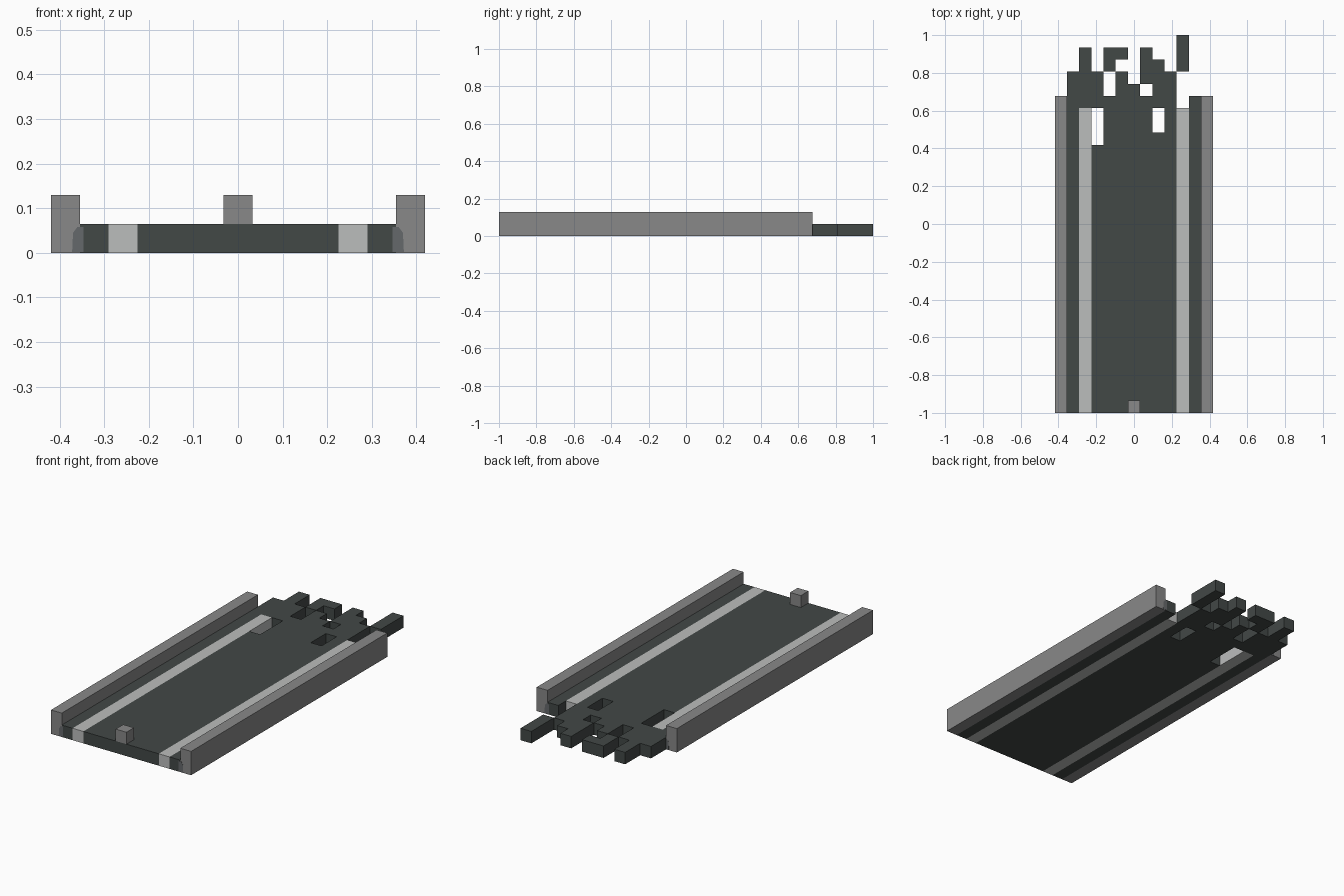
import bpy
import bmesh
from mathutils import Matrix, Vector

cube = bpy.data.objects.get("Cube")
if cube:
    bpy.data.objects.remove(cube, do_unlink=True)

U = 2 / 31            # one block
COLS, ROWS = 13, 31
RAIL_ROWS = 26


def material(name, rgb):
    m = bpy.data.materials.new(name)
    m.use_nodes = True
    m.diffuse_color = (*rgb, 1)
    m.node_tree.nodes["Principled BSDF"].inputs["Base Color"].default_value = (*rgb, 1)
    return m


asphalt = material("dark asphalt", (0.055, 0.065, 0.062))
concrete = material("grey concrete", (0.246, 0.246, 0.246))
paint = material("pale line", (0.5, 0.51, 0.505))
gutter_grey = material("gutter grey", (0.13, 0.14, 0.145))


def finish(bm, name, mat):
    bmesh.ops.recalc_face_normals(bm, faces=bm.faces)
    mesh = bpy.data.meshes.new(name)
    bm.to_mesh(mesh)
    bm.free()
    mesh.materials.append(mat)
    obj = bpy.data.objects.new(name, mesh)
    bpy.context.collection.objects.link(obj)
    return obj


def corner(col, row, level=0):
    return Vector(((col - COLS / 2) * U, (row - ROWS / 2) * U, level * U))


def block(name, mat, lo, hi):
    """Box between two block-grid corners (column, row, level)."""
    a, b = corner(*lo), corner(*hi)
    bm = bmesh.new()
    bmesh.ops.create_cube(bm, size=1, matrix=Matrix.Translation((a + b) / 2)
                          @ Matrix.Diagonal((*(b - a), 1)))
    return finish(bm, name, mat)


# Road deck: broken far end drawn row by row, columns 1 to 11, far row first
broken_end = [
    ".........#.",
    ".#.##.#..#.",
    ".#.#..##.#.",
    "###.#.###..",
    "###.##.##..",
    "#########.#",
    "#..####.#.#",
    "#..####.#.#",
    "#..######.#",
]
intact = "#.#######.#"
rows = [intact] * (ROWS - len(broken_end)) + broken_end[::-1]

bm = bmesh.new()
for r, line in enumerate(rows):
    for c, cell in enumerate(line, start=1):
        if cell == "#":
            quad = [(c, r), (c + 1, r), (c + 1, r + 1), (c, r + 1)]
            bm.faces.new([bm.verts.new(corner(*p)) for p in quad])
bmesh.ops.remove_doubles(bm, verts=bm.verts, dist=U / 100)
ext = bmesh.ops.extrude_face_region(bm, geom=bm.faces[:], use_keep_orig=True)
top = [g for g in ext["geom"] if isinstance(g, bmesh.types.BMVert)]
bmesh.ops.translate(bm, verts=top, vec=(0, 0, U))
finish(bm, "road_deck", asphalt)

# Painted lines and side rails
for side, line_col, rail_col in (("right", 2, 0), ("left", 10, 12)):
    block(side + "_line", paint, (line_col, 0, 0), (line_col + 1, 25, 1))
    block(side + "_rail", concrete, (rail_col, 0, 0), (rail_col + 1, RAIL_ROWS, 2))

# Post at the middle of the front edge
block("front_post", concrete, (6, 0, 1), (7, 1, 2))

# Narrow gutters where rails meet the deck
profile = [(0.372, 0.002), (0.346, 0.002), (0.346, 0.058), (0.36, 0.058), (0.37, 0.045)]
for side, s in (("right", -1), ("left", 1)):
    bm = bmesh.new()
    y0, y1 = corner(0, 0).y - 0.001, corner(0, RAIL_ROWS).y + 0.001
    face = bm.faces.new([bm.verts.new((s * x, y0, z)) for x, z in profile])
    ext = bmesh.ops.extrude_face_region(bm, geom=[face], use_keep_orig=True)
    moved = [g for g in ext["geom"] if isinstance(g, bmesh.types.BMVert)]
    bmesh.ops.translate(bm, verts=moved, vec=(0, y1 - y0, 0))
    finish(bm, side + "_gutter", gutter_grey)
